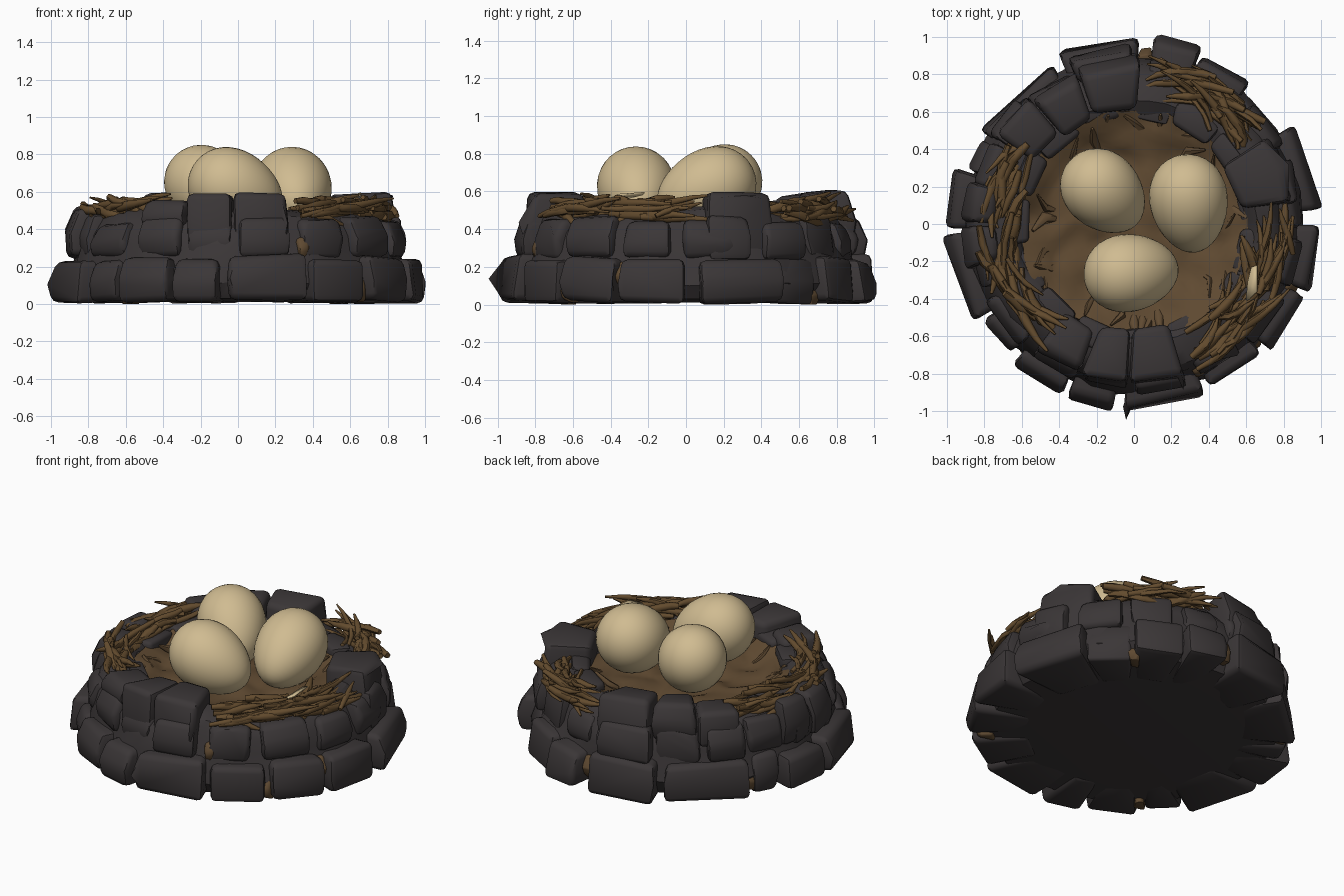
import bpy, bmesh, math, random
from mathutils import Vector, noise

random.seed(7)
if "Cube" in bpy.data.objects:
    bpy.data.objects.remove(bpy.data.objects["Cube"])


def material(name, rgb):
    m = bpy.data.materials.new(name)
    m.use_nodes = True
    m.diffuse_color = (*rgb, 1)
    bsdf = m.node_tree.nodes["Principled BSDF"]
    bsdf.inputs["Base Color"].default_value = (*rgb, 1)
    bsdf.inputs["Roughness"].default_value = 0.8
    return m


STONE = material("dark stone", (0.043, 0.037, 0.038))
TWIG = material("brown twig", (0.125, 0.071, 0.027))
DIRT = material("brown earth", (0.115, 0.068, 0.031))
SHELL = material("cream shell", (0.63, 0.5, 0.285))


def polar(deg, r, z):
    a = math.radians(deg)
    return Vector((r * math.cos(a), r * math.sin(a), z))


def smooth(ob, angle):
    bpy.ops.object.select_all(action="DESELECT")
    ob.select_set(True)
    bpy.context.view_layer.objects.active = ob
    bpy.ops.object.shade_smooth_by_angle(angle=math.radians(angle))


def finish(bm, name, mat, angle=45):
    bmesh.ops.recalc_face_normals(bm, faces=bm.faces[:])
    me = bpy.data.meshes.new(name)
    bm.to_mesh(me)
    bm.free()
    ob = bpy.data.objects.new(name, me)
    bpy.context.collection.objects.link(ob)
    me.materials.append(mat)
    smooth(ob, angle)
    return ob


def jitter(v, amount):
    return v + Vector([random.uniform(-amount, amount) for _ in range(3)])


def add_stone(target, a0, a1, r_in, r_out, z0, z1, lean=0.04, bevel=0.035, rough=0.013):
    """Wedge shaped rock with rounded edges."""
    bm = bmesh.new()
    mid = (a0 + a1) / 2
    for a in (a0, mid, a1):
        for r, z in ((r_in, z0), (r_out - 0.015, z0), (r_out, z0 + (z1 - z0) * 0.5),
                     (r_out - lean, z1), (r_in, z1 - 0.01)):
            bm.verts.new(jitter(polar(a, r, z), rough))
    bmesh.ops.convex_hull(bm, input=bm.verts[:])
    loose = [v for v in bm.verts if not v.link_faces]
    bmesh.ops.delete(bm, geom=loose, context="VERTS")
    bmesh.ops.dissolve_limit(bm, angle_limit=math.radians(24), verts=bm.verts[:], edges=bm.edges[:])
    edges = [e for e in bm.edges if e.calc_face_angle(0) > 0.5]
    bmesh.ops.bevel(bm, geom=edges, offset=bevel, segments=2, profile=0.5,
                    affect="EDGES", clamp_overlap=True)
    for v in bm.verts:
        v.co.z = max(v.co.z, 0)
    me = bpy.data.meshes.new("rock")
    bm.to_mesh(me)
    bm.free()
    target.from_mesh(me)
    bpy.data.meshes.remove(me)


def lathe(name, profile, mat, steps, rough, freq):
    """Revolved profile with an uneven surface."""
    bm = bmesh.new()
    rings = [[bm.verts.new(polar(360 * i / steps, r, z)) for i in range(steps)] for r, z in profile]
    for low, high in zip(rings, rings[1:]):
        for i in range(steps):
            j = (i + 1) % steps
            bm.faces.new((low[i], low[j], high[j], high[i]))
    bmesh.ops.remove_doubles(bm, verts=bm.verts[:], dist=0.0001)
    for v in bm.verts:
        if v.co.z > 0.05:
            v.co += noise.noise_vector(v.co * freq) * rough
    return finish(bm, name, mat, 35)


# Solid wall behind the stones, with a flat base
lathe("stone_wall_core",
      [(0, 0.01), (0.62, 0.01), (0.85, 0.03), (0.9, 0.12), (0.88, 0.23), (0.86, 0.3), (0.84, 0.38),
       (0.79, 0.45), (0.73, 0.49), (0.66, 0.5), (0.6, 0.46), (0.57, 0.36), (0, 0.34)],
      STONE, 48, 0.04, 5)

# Earth floor, shallow bowl
lathe("nest_floor",
      [(0, 0.39)] + [(r / 100, 0.39 + 0.08 * (r / 60) ** 4) for r in range(5, 62, 4)] + [(0.62, 0.36)],
      DIRT, 64, 0.04, 7)

# Bottom ring of large stones: start angle, end angle, outer radius
bottom = [(5, 32, 1.02), (33, 49, 0.92), (50, 68, 1.0), (69, 84, 1.03), (89, 114, 1.02),
          (117, 149, 0.98), (151, 162, 0.94), (163, 181, 1.02), (183, 211, 1.02), (213, 227, 0.96),
          (229, 247, 0.99), (249, 264, 1.01), (267, 293, 1.01), (295, 315, 0.99),
          (317, 337, 1.0), (339, 359, 1.02)]
bm = bmesh.new()
for a0, a1, r in bottom:
    add_stone(bm, a0, a1, 0.62, r, 0.012, 0.245 + random.uniform(-0.02, 0.02))
finish(bm, "bottom_stones", STONE)

# Middle ring, set back
bm = bmesh.new()
angle = 8
while angle < 360:
    width = random.uniform(13, 20)
    add_stone(bm, angle, angle + width, 0.66, random.uniform(0.88, 0.92),
              0.24, random.uniform(0.43, 0.48), lean=0.045)
    angle += width + random.uniform(2, 6)
finish(bm, "middle_stones", STONE)

# Tall top stones in groups: angles, inner and outer radius, heights
top = [(251, 267, 0.57, 0.89, 0.26, 0.59), (269, 288, 0.57, 0.89, 0.25, 0.6),
       (232, 250, 0.6, 0.86, 0.4, 0.56), (8, 33, 0.57, 0.89, 0.26, 0.6),
       (88, 110, 0.62, 0.9, 0.3, 0.6), (111, 129, 0.6, 0.87, 0.36, 0.59),
       (130, 147, 0.64, 0.9, 0.34, 0.56), (91, 112, 0.8, 0.97, 0.24, 0.46),
       (165, 179, 0.74, 0.92, 0.25, 0.53), (181, 195, 0.74, 0.93, 0.25, 0.52)]
bm = bmesh.new()
for a0, a1, r0, r1, z0, z1 in top:
    add_stone(bm, a0, a1, r0, r1, z0, z1, lean=0.05)
finish(bm, "top_stones", STONE)

# Low stones lining the inside of the rim
bm = bmesh.new()
for a in range(0, 360, 24):
    add_stone(bm, a, a + 22, 0.57, 0.7, 0.36, random.uniform(0.47, 0.52), lean=0.0, bevel=0.025)
finish(bm, "inner_rim_stones", STONE)

# Earth packed low in a few gaps between stones
bm = bmesh.new()
for a, r, z in ((338, 0.93, 0.17), (316, 0.93, 0.08), (228, 0.9, 0.06), (150, 0.9, 0.1),
                (50, 0.9, 0.06), (3, 0.87, 0.32), (86, 0.93, 0.14), (294, 0.88, 0.3)):
    add_stone(bm, a - 2, a + 2, r - 0.1, r + 0.01, z - 0.06, z + 0.06, bevel=0.02)
finish(bm, "earth_patches", DIRT)


def twigs(name, mat, paths, depth):
    """Tapered bent sticks, one spline for each path."""
    cu = bpy.data.curves.new(name, "CURVE")
    cu.dimensions = "3D"
    cu.bevel_depth = depth
    cu.bevel_resolution = 1
    cu.use_fill_caps = True
    for pts in paths:
        sp = cu.splines.new("POLY")
        sp.points.add(len(pts) - 1)
        thick = random.uniform(0.7, 1.3)
        for i, (p, co) in enumerate(zip(sp.points, pts)):
            p.co = (*co, 1)
            p.radius = thick * (1 - 0.5 * abs(2 * i / (len(pts) - 1) - 0.8) ** 2)
    ob = bpy.data.objects.new(name, cu)
    bpy.context.collection.objects.link(ob)
    cu.materials.append(mat)
    bpy.ops.object.select_all(action="DESELECT")
    ob.select_set(True)
    bpy.context.view_layer.objects.active = ob
    bpy.ops.object.convert(target="MESH")
    smooth(bpy.context.object, 60)


def bundle(a0, a1, r0, r1, count):
    paths = []
    for _ in range(count):
        span = random.uniform(16, 36)
        start = random.uniform(a0, a1 - span)
        r = random.uniform(r0, r1)
        z = random.uniform(0.47, 0.555) - 0.25 * max(0, r - 0.74)
        dr, dz = random.uniform(-0.16, 0.16), random.uniform(-0.1, 0.1)
        sag = random.uniform(-0.02, 0.03)
        paths.append([jitter(polar(start + span * t, r + dr * (t - 0.5) + sag * math.sin(math.pi * t),
                                   z + dz * (t - 0.5)), 0.006)
                      for t in (0, 0.2, 0.4, 0.6, 0.8, 1)])
    return paths


# Three woven bundles lying on the rim
twigs("left_twigs", TWIG, bundle(138, 240, 0.64, 0.78, 44), 0.022)
twigs("back_twigs", TWIG, bundle(32, 88, 0.7, 0.85, 32), 0.022)
twigs("front_twigs", TWIG, bundle(291, 370, 0.64, 0.83, 46), 0.022)

# Straw tufts rising around the edge of the floor
tufts = []
for _ in range(26):
    a, r = random.uniform(0, 360), random.uniform(0.42, 0.5)
    tip = polar(a + random.uniform(-14, 14), r + 0.12, random.uniform(0.46, 0.5))
    tufts.append([polar(a, r, 0.385), polar(a, r + 0.06, 0.42), tip])
twigs("floor_straw", DIRT, tufts, 0.026)


def egg(name, centre, narrow_dir, width=0.212, length=0.268):
    bm = bmesh.new()
    bmesh.ops.create_uvsphere(bm, u_segments=32, v_segments=20, radius=1)
    turn = Vector(narrow_dir).to_track_quat("Z", "Y")
    for v in bm.verts:
        w = width * (1 - 0.13 * v.co.z)
        v.co = turn @ Vector((v.co.x * w, v.co.y * w, v.co.z * length)) + Vector(centre)
    finish(bm, name, SHELL, 60)


egg("back_egg", (-0.158, 0.168, 0.62), (0.6, -0.6, -0.5), 0.203, 0.262)
egg("left_egg", (0.295, 0.107, 0.612), (0.12, -0.87, -0.35), 0.208, 0.272)
egg("front_egg", (-0.012, -0.26, 0.612), (0.87, 0.1, -0.38), 0.207, 0.262)

# Broken shell piece among the front twigs
bm = bmesh.new()
piece = [bm.verts.new(p) for p in ((0.6, -0.42, 0.55), (0.66, -0.36, 0.58), (0.66, -0.22, 0.59),
                                   (0.63, -0.23, 0.58), (0.61, -0.31, 0.56))]
bm.faces.new(piece)
shard = finish(bm, "shell_shard", SHELL)
shard.modifiers.new("thickness", "SOLIDIFY").thickness = 0.008
